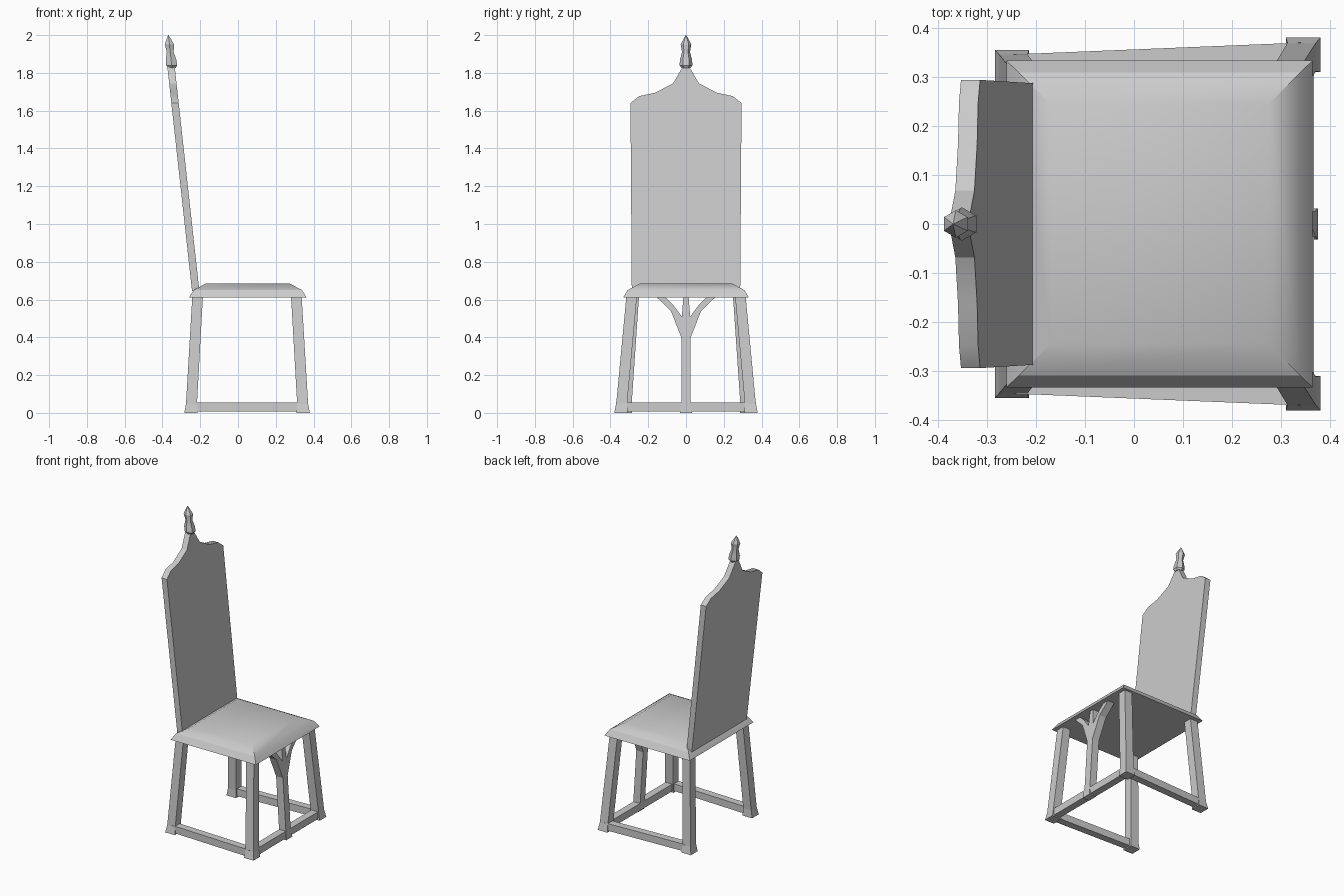
import bpy, bmesh
from math import cos, sin, pi, radians
from mathutils import Vector

if "Cube" in bpy.data.objects:
    bpy.data.objects.remove(bpy.data.objects["Cube"])


def finish(bm, name, angle=None):
    bmesh.ops.recalc_face_normals(bm, faces=bm.faces)
    mesh = bpy.data.meshes.new(name)
    bm.to_mesh(mesh)
    bm.free()
    obj = bpy.data.objects.new(name, mesh)
    bpy.context.collection.objects.link(obj)
    if angle:
        bpy.ops.object.select_all(action='DESELECT')
        obj.select_set(True)
        bpy.context.view_layer.objects.active = obj
        bpy.ops.object.shade_smooth_by_angle(angle=radians(angle))
    return obj


def loft(name, rings, angle=None):
    """Skin a list of equal-length point rings and cap both ends."""
    bm = bmesh.new()
    loops = [[bm.verts.new(p) for p in ring] for ring in rings]
    n = len(loops[0])
    for a, b in zip(loops, loops[1:]):
        for i in range(n):
            j = (i + 1) % n
            bm.faces.new((a[i], a[j], b[j], b[i]))
    bm.faces.new(loops[0])
    bm.faces.new(loops[-1])
    return finish(bm, name, angle)


def rect(cx, cy, z, hx, hy):
    return [(cx + sx * hx, cy + sy * hy, z)
            for sx, sy in ((-1, -1), (1, -1), (1, 1), (-1, 1))]


def panel(name, half, front, thick, angle=None):
    """Symmetric (y, z) outline whose front surface leans along front(z)."""
    outline = half + [(-y, z) for y, z in reversed(half) if y > 0]
    rings = [[(front(z) - d, y, z) for y, z in outline] for d in (0, thick)]
    return loft(name, rings, angle)


def stretcher(name, a, b, width, z0=0.008, z1=0.055):
    """Horizontal bar between two ground-plan points."""
    a, b = Vector(a), Vector(b)
    d = (b - a).normalized()
    side = Vector((-d.y, d.x)) * width / 2
    rings = []
    for p in (a, b):
        l, r = p + side, p - side
        rings.append([(l.x, l.y, z0), (r.x, r.y, z0), (r.x, r.y, z1), (l.x, l.y, z1)])
    return loft(name, rings)


# Seat: bevelled rim and softly raised top
SX = 0.052
loft("seat", [rect(SX, 0, 0.61, 0.312, 0.333),
              rect(SX, 0, 0.65, 0.287, 0.309),
              rect(SX, 0, 0.685, 0.222, 0.244)], 30)

# Splayed legs with flared feet, and side stretchers
for side, label in ((-1, "right"), (1, "left")):
    for name, (fx, fy), (tx, ty) in (
            ("back_leg", (-0.249, 0.320), (-0.214, 0.277)),
            ("front_leg", (0.345, 0.345), (0.309, 0.288))):
        rings = []
        for z, h in ((0, 0.035), (0.05, 0.029), (0.615, 0.028)):
            t = z / 0.615
            rings.append(rect(fx + (tx - fx) * t, side * (fy + (ty - fy) * t), z, h, h))
        loft(f"{name}_{label}", rings)
    stretcher(f"side_stretcher_{label}", (-0.245, side * 0.322), (0.342, side * 0.346), 0.048)

# Front stretcher (the chair faces +x)
stretcher("front_stretcher", (0.343, -0.34), (0.343, 0.34), 0.048)

# Branching centre post under the front edge of the seat
panel("branching_post",
      [(0.032, 0), (0.025, 0.05), (0.025, 0.40), (0.08, 0.54), (0.155, 0.612),
       (0.11, 0.612), (0.07, 0.575), (0.022, 0.51), (0.014, 0.612)],
      lambda z: 0.375 - 0.14 * z if z < 0.05 - 1e-6 else 0.368 - 0.0625 * (z - 0.05),
      0.05)

# Leaning backrest with an ogee top
panel("backrest",
      [(0.287, 0.645), (0.294, 1.64), (0.248, 1.677), (0.163, 1.695),
       (0.068, 1.745), (0.016, 1.835)],
      lambda z: -0.205 - 0.11 * (z - 0.65), 0.039, 30)

# Hexagonal finial, tilted with the backrest
rings = []
for z, r in ((1.825, 0.022), (1.84, 0.034), (1.87, 0.032), (1.91, 0.021),
             (1.95, 0.028), (1.975, 0.016), (2.0, 0.001)):
    cx = -0.35 - 0.11 * (z - 1.83)
    rings.append([(cx + r * sin(k * pi / 3), r * cos(k * pi / 3), z) for k in range(6)])
loft("finial", rings, 30)
